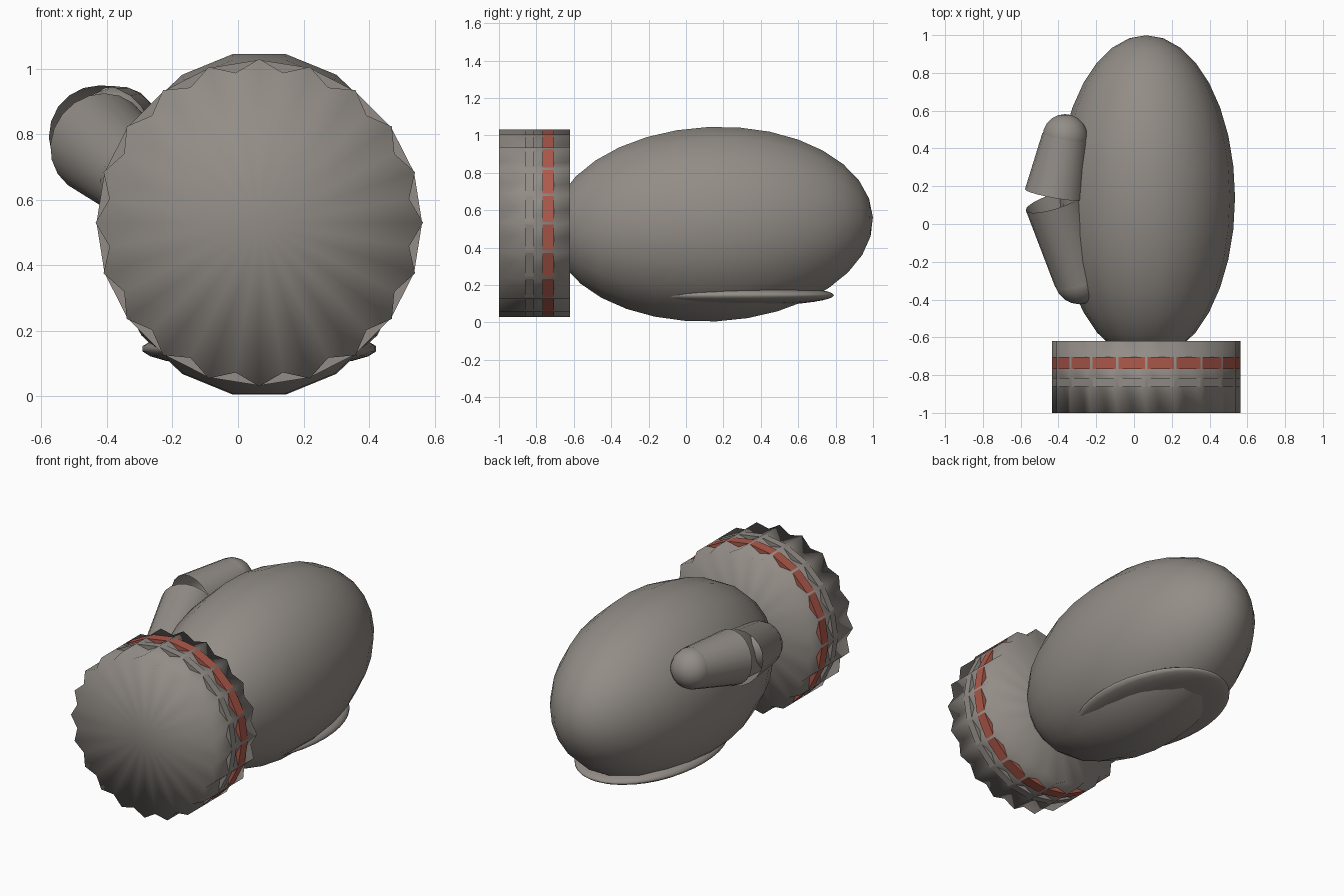
import bpy, bmesh
from math import pi, cos, sin, radians
from mathutils import Vector, Matrix

cube = bpy.data.objects.get("Cube")
if cube:
    bpy.data.objects.remove(cube, do_unlink=True)


def material(name, rgb):
    m = bpy.data.materials.new(name)
    m.use_nodes = True
    colour = (*rgb, 1)
    m.diffuse_color = colour
    m.node_tree.nodes["Principled BSDF"].inputs["Base Color"].default_value = colour
    return m


grey = material("warm grey wool", (0.29, 0.265, 0.24))
red = material("red stripe", (0.42, 0.10, 0.07))


def finish(name, bm, mat, smooth=True):
    bmesh.ops.recalc_face_normals(bm, faces=bm.faces)
    mesh = bpy.data.meshes.new(name)
    bm.to_mesh(mesh)
    bm.free()
    mesh.materials.append(mat)
    for p in mesh.polygons:
        p.use_smooth = smooth
    obj = bpy.data.objects.new(name, mesh)
    bpy.context.collection.objects.link(obj)
    return obj


def ellipsoid(name, centre, size, segments, rings, turn):
    bm = bmesh.new()
    matrix = Matrix.Translation(centre) @ turn @ Matrix.Diagonal((*size, 1))
    # Poles lie along y
    matrix = matrix @ Matrix.Rotation(pi / 2, 4, 'X') @ Matrix.Rotation(pi / segments, 4, 'Z')
    bmesh.ops.create_uvsphere(bm, u_segments=segments, v_segments=rings, radius=1, matrix=matrix)
    return finish(name, bm, grey)


def prism(name, y0, y1, radii, mat, smooth):
    """Prism along y, its 40 outline points cycling through the radii."""
    bm = bmesh.new()
    count = 20 * len(radii)
    ends = []
    for y in (y0, y1):
        loop = []
        for i in range(count):
            a = 2 * pi * i / count
            r = radii[i % len(radii)]
            loop.append(bm.verts.new((CX + r * cos(a), y, CUFF_Z + r * sin(a))))
        hub = bm.verts.new((CX, y, CUFF_Z))
        for i in range(count):
            bm.faces.new((loop[i], loop[(i + 1) % count], hub))
        ends.append(loop)
    a, b = ends
    for i in range(count):
        j = (i + 1) % count
        bm.faces.new((a[i], a[j], b[j], b[i]))
    return finish(name, bm, mat, smooth)


def thumb_section(name, start, end, r0, r1):
    """Open tapered tube with a rounded end."""
    start, end = Vector(start), Vector(end)
    axis = end - start
    turn = axis.to_track_quat('Z', 'Y').to_matrix().to_4x4()
    bm = bmesh.new()
    bmesh.ops.create_cone(bm, cap_ends=False, segments=20, radius1=r0, radius2=r1,
                          depth=axis.length,
                          matrix=Matrix.Translation((start + end) / 2) @ turn)
    finish(name + "_tube", bm, grey)
    ellipsoid(name + "_round_end", end, (r1, r1, r1), 16, 10, Matrix.Identity(4))


CX, CUFF_Z = 0.065, 0.53

# Hand body and the padded ledge underneath
ellipsoid("mitten_body", (CX, 0.14, 0.525), (0.47, 0.86, 0.528), 18, 16,
          Matrix.Rotation(radians(2.5), 4, 'X'))
ellipsoid("palm_pad", (CX, 0.24, 0.145), (0.36, 0.55, 0.06), 24, 20, Matrix.Identity(4))

# Ribbed cuff with its stripe and raised ring
prism("ribbed_cuff", -1.0, -0.62, (0.5, 0.463), grey, True)
prism("cuff_stripe", -0.768, -0.705, (0.497,), red, False)
prism("cuff_ring", -0.86, -0.815, (0.497,), grey, False)

# Thumb
thumb_section("thumb_base", (-0.42, 0.12, 0.77), (-0.29, -0.29, 0.66), 0.16, 0.135)
thumb_section("thumb_tip", (-0.42, 0.155, 0.79), (-0.365, 0.46, 0.825), 0.16, 0.122)
